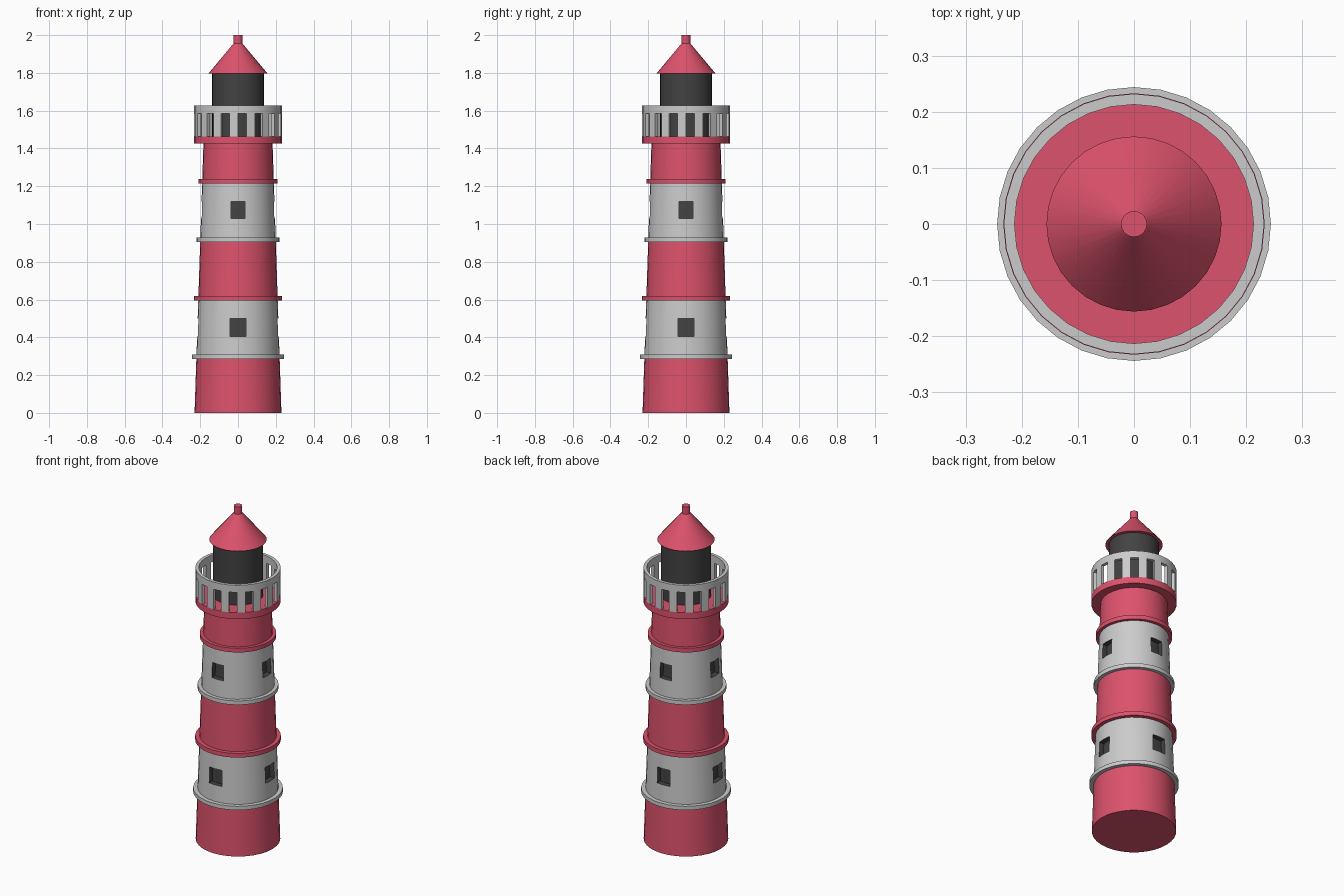
import bpy, bmesh, math

if "Cube" in bpy.data.objects:
    bpy.data.objects.remove(bpy.data.objects["Cube"])

SEG = 32


def material(name, color):
    m = bpy.data.materials.new(name)
    m.diffuse_color = (*color, 1)
    m.use_nodes = True
    m.node_tree.nodes["Principled BSDF"].inputs["Base Color"].default_value = m.diffuse_color
    return m


RED = material("red_paint", (0.72, 0.085, 0.15))
DARK = material("dark_glass", (0.055, 0.055, 0.055))
GREY = material("grey_paint", (0.6, 0.6, 0.6))


def lathe(bm, profile, closed=False, cols=range(SEG), ends=False):
    """Sweep an (r, z) profile around z; points with r = 0 are left as poles."""
    rings = []
    for r, z in profile:
        if r == 0:
            rings.append([bm.verts.new((0, 0, z))] * SEG)
        else:
            rings.append([bm.verts.new((r * math.cos(2 * math.pi * k / SEG),
                                        r * math.sin(2 * math.pi * k / SEG), z))
                          for k in range(SEG)])
    rows = []
    n = len(rings)
    for i in range(n if closed else n - 1):
        a, b = rings[i], rings[(i + 1) % n]
        row = []
        for k in cols:
            j = (k + 1) % SEG
            quad = list(dict.fromkeys((a[k], a[j], b[j], b[k])))
            row.append(bm.faces.new(quad))
        rows.append(row)
    if ends:
        for k in cols:
            bm.faces.new([ring[k] for ring in rings])
            bm.faces.new([ring[(k + 1) % SEG] for ring in reversed(rings)])
    return rows


def finish(bm, name, *mats):
    mesh = bpy.data.meshes.new(name)
    bm.to_mesh(mesh)
    bm.free()
    ob = bpy.data.objects.new(name, mesh)
    bpy.context.collection.objects.link(ob)
    for m in mats:
        mesh.materials.append(m)
    bpy.ops.object.select_all(action='DESELECT')
    ob.select_set(True)
    bpy.context.view_layer.objects.active = ob
    bpy.ops.object.shade_smooth_by_angle(angle=math.radians(30))
    return ob


def turned(name, profile, mat, **kw):
    bm = bmesh.new()
    lathe(bm, profile, **kw)
    return finish(bm, name, mat)


def radius(z):
    return 0.23 - 0.033 * z


def windowed_band(name, z0, w0, w1, z1, depth=0.03):
    bm = bmesh.new()
    rows = lathe(bm, [(radius(z), z) for z in (z0, w0, w1, z1)])
    # recess a pair of faces on each of the four sides
    for q in range(4):
        c = q * SEG // 4
        pair = [rows[1][c - 1], rows[1][c]]
        before = set(bm.faces)
        res = bmesh.ops.extrude_face_region(bm, geom=pair)
        a = q * math.pi / 2
        bmesh.ops.translate(
            bm, vec=(-depth * math.cos(a), -depth * math.sin(a), 0),
            verts=[e for e in res["geom"] if isinstance(e, bmesh.types.BMVert)])
        for f in set(bm.faces) - before:
            f.material_index = 1
        left = [f for f in pair if f.is_valid]
        if left:
            bmesh.ops.delete(bm, geom=left, context='FACES')
    finish(bm, name, GREY, DARK)


# tapered tower bands
turned("base_band", [(0, 0), (radius(0), 0), (radius(0.3), 0.3)], RED)
windowed_band("lower_window_band", 0.3, 0.405, 0.50, 0.605)
turned("middle_band", [(radius(0.605), 0.605), (radius(0.915), 0.915)], RED)
windowed_band("upper_window_band", 0.915, 1.03, 1.12, 1.225)
turned("top_band", [(radius(1.225), 1.225), (radius(1.425), 1.425)], RED)

# trim rings between bands
for i, (z0, z1, r, mat) in enumerate([(0.285, 0.308, 0.244, GREY),
                                      (0.595, 0.62, 0.233, RED),
                                      (0.905, 0.929, 0.22, GREY),
                                      (1.214, 1.239, 0.208, RED)]):
    turned(f"trim_ring_{i + 1}", [(radius(z0), z0), (r, z0), (r, z1), (radius(z1), z1)], mat)

# gallery floor, posts and top rail
turned("gallery_floor", [(0.18, 1.425), (0.232, 1.425), (0.232, 1.464), (0.137, 1.464)], RED)
turned("gallery_posts", [(0.213, 1.464), (0.232, 1.464), (0.232, 1.585), (0.213, 1.585)],
       GREY, closed=True, cols=range(1, SEG, 2), ends=True)
turned("gallery_rail", [(0.213, 1.585), (0.232, 1.585), (0.232, 1.628), (0.213, 1.628)],
       GREY, closed=True)

# lantern room, roof and finial
turned("lantern_room", [(0.137, 1.464), (0.137, 1.797)], DARK)
turned("roof", [(0.137, 1.797), (0.156, 1.797), (0.02, 1.96)], RED)
turned("finial", [(0.018, 1.955), (0.023, 1.955), (0.023, 2.0), (0, 2.0)], RED)
